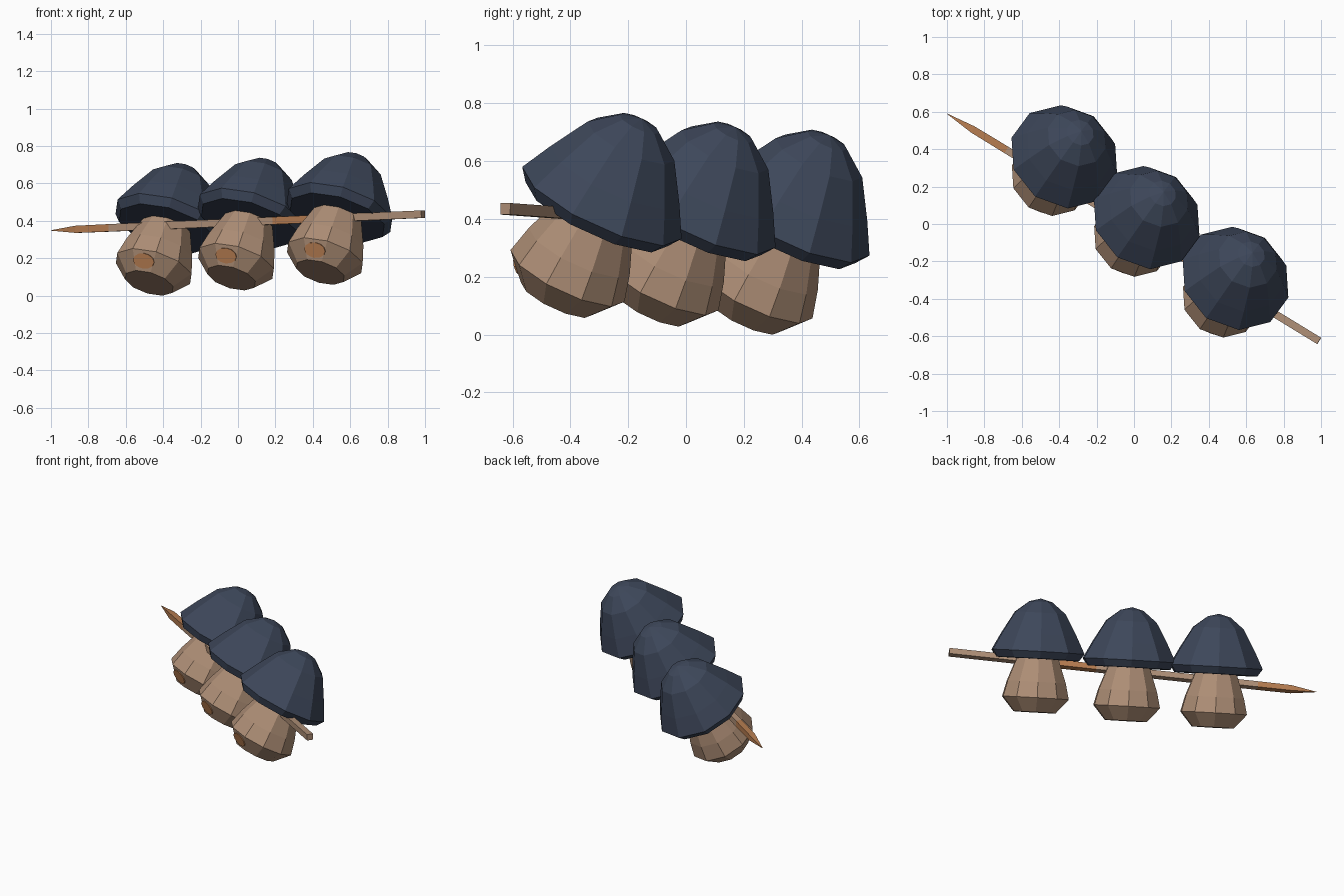
import bpy, bmesh
from math import sin, cos, pi, radians
from mathutils import Vector, Matrix

cube = bpy.data.objects.get("Cube")
if cube:
    bpy.data.objects.remove(cube, do_unlink=True)


def material(name, rgb):
    m = bpy.data.materials.new(name)
    m.use_nodes = True
    color = (*rgb, 1)
    m.diffuse_color = color
    bsdf = m.node_tree.nodes["Principled BSDF"]
    bsdf.inputs["Base Color"].default_value = color
    bsdf.inputs["Roughness"].default_value = 0.9
    return m


NAVY = material("cap navy", (0.047, 0.063, 0.102))
TAN = material("stem tan", (0.42, 0.27, 0.18))
ORANGE = material("toasted orange", (0.46, 0.2, 0.08))
SIDES = 10


def finish(bm, name, *mats):
    mesh = bpy.data.meshes.new(name)
    bmesh.ops.recalc_face_normals(bm, faces=bm.faces)
    bm.to_mesh(mesh)
    bm.free()
    for m in mats:
        mesh.materials.append(m)
    return mesh


def bridge(bm, a, b):
    n = len(a)
    return [bm.faces.new((a[i], a[(i + 1) % n], b[(i + 1) % n], b[i])) for i in range(n)]


def lathe(name, profile, mat, apex=None):
    """Faceted solid of revolution from (radius, height) pairs."""
    bm = bmesh.new()
    rings = []
    for r, z in profile:
        angles = [pi / 2 + 2 * pi * i / SIDES for i in range(SIDES)]
        rings.append([bm.verts.new((r * cos(a), r * sin(a), z)) for a in angles])
    for a, b in zip(rings, rings[1:]):
        bridge(bm, a, b)
    bm.faces.new(rings[0])
    if apex is None:
        bm.faces.new(rings[-1])
    else:
        tip = bm.verts.new((0, 0, apex))
        for i in range(SIDES):
            bm.faces.new((rings[-1][i], rings[-1][(i + 1) % SIDES], tip))
    return finish(bm, name, mat)


def patch_mesh():
    """Thin oval plate lying on one lower facet of the stem."""
    bm = bmesh.new()
    bmesh.ops.create_cone(bm, cap_ends=True, segments=12, radius1=0.06, radius2=0.06, depth=0.006)
    turn = radians(-108)
    radial = Vector((cos(turn), sin(turn), 0))
    normal = (radial * 0.75 - Vector((0, 0, 0.66))).normalized()
    side = Vector((-sin(turn), cos(turn), 0))
    up = normal.cross(side)
    place = Matrix((side, up * 0.7, normal)).transposed().to_4x4()
    place.translation = radial * 0.168 + Vector((0, 0, -0.325)) + normal * 0.002
    bm.transform(place)
    return finish(bm, "stem_patch", ORANGE)


# Mushroom parts, measured from the cap rim along the mushroom axis
cap = lathe("cap", [(0.27, -0.035), (0.303, 0.01), (0.245, 0.12),
                    (0.165, 0.255), (0.075, 0.325)], NAVY, apex=0.345)
stem = lathe("stem", [(0.137, -0.37), (0.217, -0.28), (0.192, -0.18), (0.125, 0.0)], TAN)
patch = patch_mesh()

# Three leaning mushrooms in a row
lean = Vector((0, 0, 1)).rotation_difference(Vector((0.27, 0.41, 0.87))).to_matrix().to_4x4()
spots = {"front": (0.54, -0.295, 0.447), "middle": (0.065, 0.03, 0.417), "back": (-0.375, 0.355, 0.389)}
for label, spot in spots.items():
    for mesh in (cap, stem, patch):
        ob = bpy.data.objects.new(f"{label}_{mesh.name}", mesh)
        ob.matrix_world = Matrix.Translation(spot) @ lean
        bpy.context.collection.objects.link(ob)

# Square skewer with a sharpened end and toasted stretches
start, end = Vector((0.99, -0.625, 0.435)), Vector((-1, 0.59, 0.348))
along = (end - start).normalized()
side = along.cross(Vector((0, 0, 1))).normalized()
up = side.cross(along)
bm = bmesh.new()
previous = None
# (fraction along, half width, toasted up to here)
for t, half, toasted in [(0, 0.02, 0), (0.3, 0.02, 0), (0.4, 0.02, 1), (0.84, 0.02, 0),
                         (0.93, 0.019, 1), (1, 0.001, 1)]:
    middle = start.lerp(end, t)
    ring = [bm.verts.new(middle + side * half * a + up * half * b)
            for a, b in ((1, 1), (-1, 1), (-1, -1), (1, -1))]
    if previous:
        for f in bridge(bm, previous, ring):
            f.material_index = toasted
    else:
        bm.faces.new(ring)
    previous = ring
bm.faces.new(previous).material_index = 1
skewer = finish(bm, "skewer", TAN, ORANGE)
bpy.context.collection.objects.link(bpy.data.objects.new("skewer", skewer))
